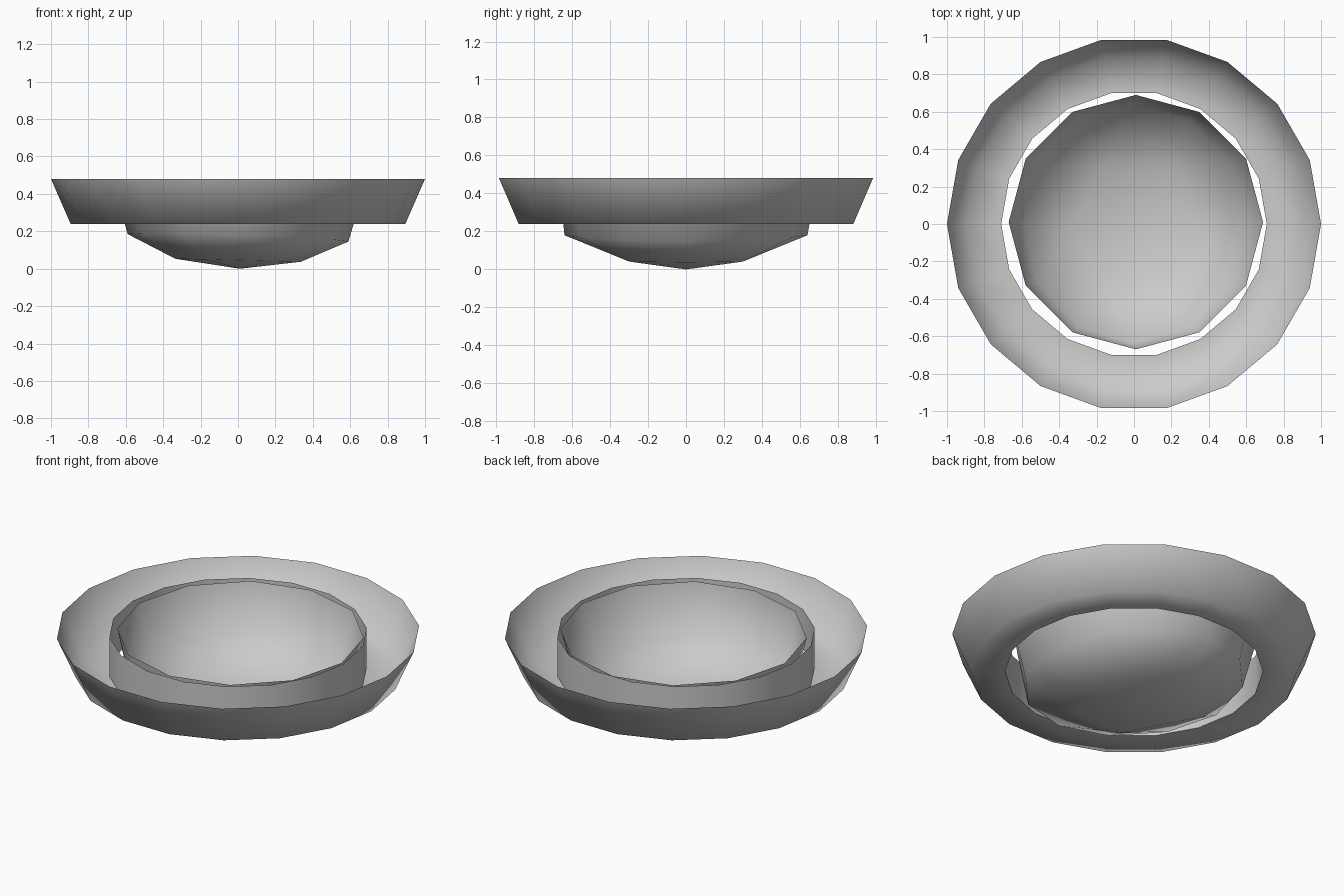
import bpy
from math import cos, sin, radians, tau

if "Cube" in bpy.data.objects:
    bpy.data.objects.remove(bpy.data.objects["Cube"])


def make_object(name, verts, faces, angle):
    mesh = bpy.data.meshes.new(name)
    mesh.from_pydata(verts, [], faces)
    mesh.update()
    obj = bpy.data.objects.new(name, mesh)
    bpy.context.collection.objects.link(obj)
    bpy.ops.object.select_all(action='DESELECT')
    obj.select_set(True)
    bpy.context.view_layer.objects.active = obj
    bpy.ops.object.shade_smooth_by_angle(angle=radians(angle))
    return obj


def circle(n, rx, ry, z, cx=0.0, cy=0.0):
    return [(cx + rx * cos(tau * i / n), cy + ry * sin(tau * i / n), z)
            for i in range(n)]


def bridge(a, b, n):
    return [(a + i, b + i, b + (i + 1) % n, a + (i + 1) % n) for i in range(n)]


# Outer trough: flared outer wall, flat floor, upright inner wall
N = 18
profile = [(1.0, 0.48), (0.895, 0.24), (0.71, 0.24), (0.71, 0.48)]
verts, faces = [], []
for r, z in profile:
    verts += circle(N, r, r, z)
for k in range(len(profile) - 1):
    faces += bridge(k * N, (k + 1) * N, N)
make_object("outer_trough", verts, faces, 75)

# Inner bowl: 12-sided rim, slightly uneven shoulder, 6-sided lower ring, low point
M = 12
rim = circle(M, 0.68, 0.68, 0.475, 0.01, 0.01)
shoulder = [(x, y, 0.165 - 0.02 * x / 0.59 + 0.015 * abs(y) / 0.64)
            for x, y, _ in circle(M, 0.59, 0.64, 0)]
lower = [(x, y, 0.045 - 0.008 * x / 0.33)
         for x, y, _ in circle(6, 0.335, 0.345, 0)]
verts = rim + shoulder + lower + [(0.01, 0.0, 0.0)]
faces = bridge(0, M, M)
low, tip = 2 * M, 2 * M + 6
for i in range(6):
    a, b = low + i, low + (i + 1) % 6
    m0, m1, m2 = (M + (2 * i + k) % M for k in range(3))
    faces += [(m0, a, m1), (a, b, m1), (m1, b, m2), (a, tip, b)]
faces = [tuple(reversed(f)) for f in faces]
make_object("inner_bowl", verts, [tuple(reversed(f)) for f in faces], 60)
